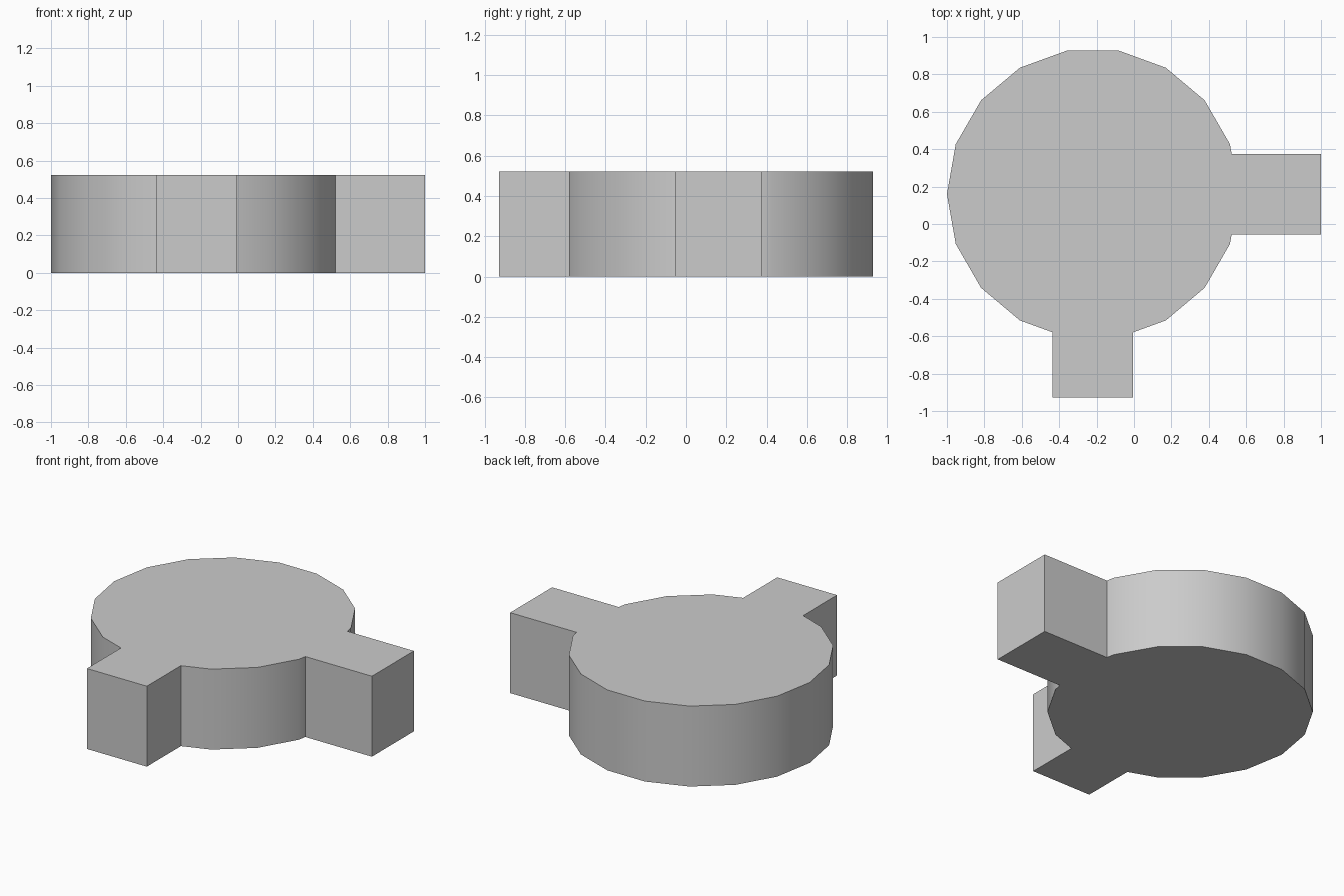
import bpy, bmesh
from math import cos, sin, radians

if "Cube" in bpy.data.objects:
    bpy.data.objects.remove(bpy.data.objects["Cube"])

CX, CY, R = -0.22, 0.16, 0.78      # disc centre and radius
HALF, HEIGHT = 0.215, 0.522        # arm half width, thickness
ARM_X, ARM_Y = 1.22, 1.088         # arm reach from the disc centre


def rim(deg):
    return (R * cos(radians(deg)), R * sin(radians(deg)))


def rim_between(a, b, axis, value):
    """Point on the rim edge a-b where one coordinate equals value."""
    p, q = rim(a), rim(b)
    t = (value - p[axis]) / (q[axis] - p[axis])
    return tuple(p[i] + t * (q[i] - p[i]) for i in range(2))


# Outline: 18-sided disc interrupted by a right arm and a front arm
outline = [rim(d) for d in range(20, 241, 20)]
outline += [rim_between(240, 260, 0, -HALF), (-HALF, -ARM_Y),
            (HALF, -ARM_Y), rim_between(280, 300, 0, HALF)]
outline += [rim(d) for d in range(300, 341, 20)]
outline += [rim_between(340, 360, 1, -HALF), (ARM_X, -HALF),
            (ARM_X, HALF), rim_between(0, 20, 1, HALF)]

# Extrude the outline into a closed slab
bm = bmesh.new()
base = bm.faces.new([bm.verts.new((CX + x, CY + y, 0)) for x, y in outline])
top = bmesh.ops.extrude_face_region(bm, geom=[base], use_keep_orig=True)["geom"]
bmesh.ops.translate(bm, vec=(0, 0, HEIGHT),
                    verts=[v for v in top if isinstance(v, bmesh.types.BMVert)])
bmesh.ops.recalc_face_normals(bm, faces=bm.faces[:])
mesh = bpy.data.meshes.new("disc_with_arms")
bm.to_mesh(mesh)
bm.free()

# Smooth rim, sharp arm corners
slab = bpy.data.objects.new("disc_with_arms", mesh)
bpy.context.collection.objects.link(slab)
bpy.context.view_layer.objects.active = slab
slab.select_set(True)
bpy.ops.object.shade_smooth_by_angle(angle=radians(30))
